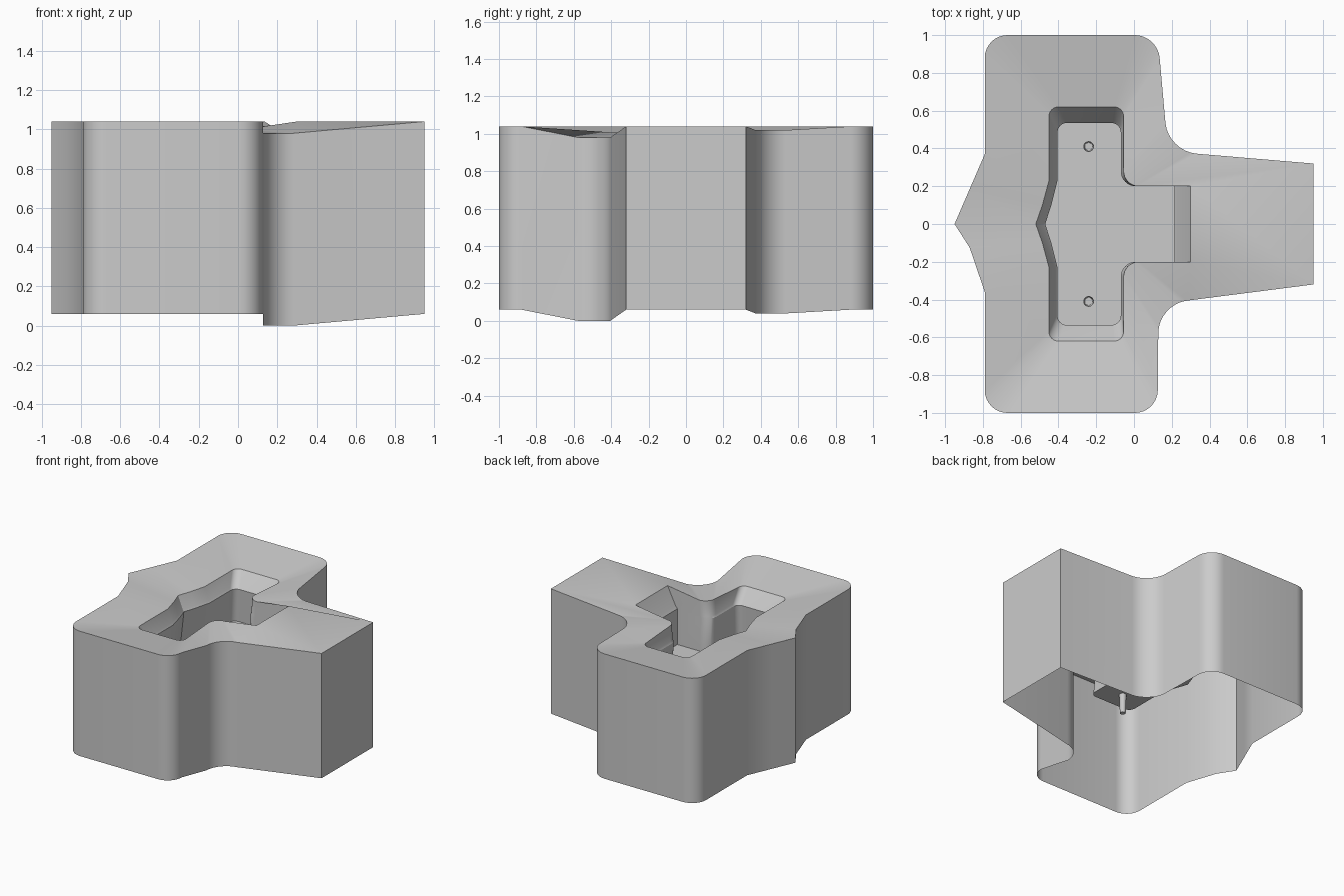
import bpy, bmesh, math
from mathutils import Vector

if "Cube" in bpy.data.objects:
    bpy.data.objects.remove(bpy.data.objects["Cube"])

SEG = 8


def ring(keys):
    """Closed loop of points from corner keys (x, y, z, fillet length)."""
    pts = []
    n = len(keys)
    for i, (x, y, z, r) in enumerate(keys):
        p = Vector((x, y, 0))
        up = Vector((0, 0, z))
        if r == 0:
            pts.append(p + up)
            continue
        a = Vector((*keys[i - 1][:2], 0)) - p
        b = Vector((*keys[(i + 1) % n][:2], 0)) - p
        a, b = p + a.normalized() * r, p + b.normalized() * r
        c, d = a.lerp(p, 0.5523), b.lerp(p, 0.5523)
        for s in range(SEG + 1):
            t = s / SEG
            u = 1 - t
            pts.append(u**3 * a + 3 * u * u * t * c + 3 * u * t * t * d + t**3 * b + up)
    return pts


def bridge(bm, rings):
    """Skin consecutive rings with quads and return their vertex loops."""
    loops = [[bm.verts.new(p) for p in r] for r in rings]
    for lo, hi in zip(loops, loops[1:]):
        n = len(lo)
        for i in range(n):
            j = (i + 1) % n
            bm.faces.new((lo[i], lo[j], hi[j], hi[i]))
    return loops


def finish(bm, name):
    mesh = bpy.data.meshes.new(name)
    bm.to_mesh(mesh)
    bm.free()
    obj = bpy.data.objects.new(name, mesh)
    bpy.context.collection.objects.link(obj)
    bpy.ops.object.select_all(action='DESELECT')
    obj.select_set(True)
    bpy.context.view_layer.objects.active = obj
    bpy.ops.object.shade_smooth_by_angle(angle=math.radians(25))
    return obj


def pocket(tip, left, right, end, half, z, z_mid, z_end, r):
    """Symmetric T-shaped inner outline with a pointed left side."""
    front = [((tip + left) / 2, -0.10, z, 0), (left, -0.23, z, 0),
             (left, -half, z, r), (right, -half, z, r),
             (right, -0.20, z_mid, 0.08), (end, -0.20, z_end, 0)]
    back = [(x, -y, zz, rr) for x, y, zz, rr in reversed(front)]
    return ring([(tip, 0, z, 0)] + front + back)


# Outer T outline, edge height dips at the concave corners
outer = ring([
    (-0.95, 0, 1.04, 0), (-0.87, -0.125, 1.04, 0), (-0.79, -0.36, 1.04, 0),
    (-0.79, -1, 1.04, 0.12), (0.125, -1, 1.04, 0.12),
    (0.13, -0.425, 0.98, 0.15), (0.95, -0.32, 1.04, 0),
    (0.95, 0.32, 1.04, 0), (0.18, 0.385, 1.02, 0.15),
    (0.125, 1, 1.04, 0.12), (-0.79, 1, 1.04, 0.12),
    (-0.79, 0.37, 1.04, 0), (-0.87, 0.185, 1.04, 0)])
rim = pocket(-0.52, -0.45, -0.055, 0.30, 0.62, 0.98, 1.0, 1.04, 0.05)

# Side walls, open underneath
bm = bmesh.new()
bridge(bm, [[p - Vector((0, 0, 0.98)) for p in outer], outer])
finish(bm, "side_walls")

# Top deck sloping in to the opening
bm = bmesh.new()
bridge(bm, [outer, rim])
finish(bm, "top_deck")

# Basin: sloped collar, small lip, then walls flaring out to the floor
bm = bmesh.new()
loops = bridge(bm, [
    rim,
    pocket(-0.48, -0.415, -0.062, 0.23, 0.545, 0.88, 0.88, 0.90, 0.05),
    pocket(-0.47, -0.405, -0.070, 0.215, 0.535, 0.865, 0.865, 0.88, 0.05),
    pocket(-0.50, -0.43, -0.062, 0.215, 0.555, 0.60, 0.60, 0.60, 0.05)])
floor_loop = loops[-1]

# Hollow pegs hanging below holes in the floor
holes = []
for y in (-0.41, 0.41):
    circle = [Vector((-0.24 + 0.026 * math.cos(a), y + 0.026 * math.sin(a), 0.60))
              for a in (-math.tau * k / 20 for k in range(20))]
    low = [Vector((-0.24 + (p.x + 0.24) * 0.8, y + (p.y - y) * 0.8, 0.45)) for p in circle]
    top, bottom = bridge(bm, [circle, low])
    bm.faces.new(bottom)
    holes.append(top)

# Floor filled around the peg holes
edges = []
for loop in [floor_loop] + holes:
    edges += [bm.edges.get((loop[i - 1], loop[i])) for i in range(len(loop))]
bmesh.ops.triangle_fill(bm, use_beauty=True, use_dissolve=False,
                        edges=edges, normal=(0, 0, 1))
for f in bm.faces:
    if all(abs(v.co.z - 0.60) < 1e-5 for v in f.verts) and f.normal.z < 0:
        f.normal_flip()
finish(bm, "basin")
